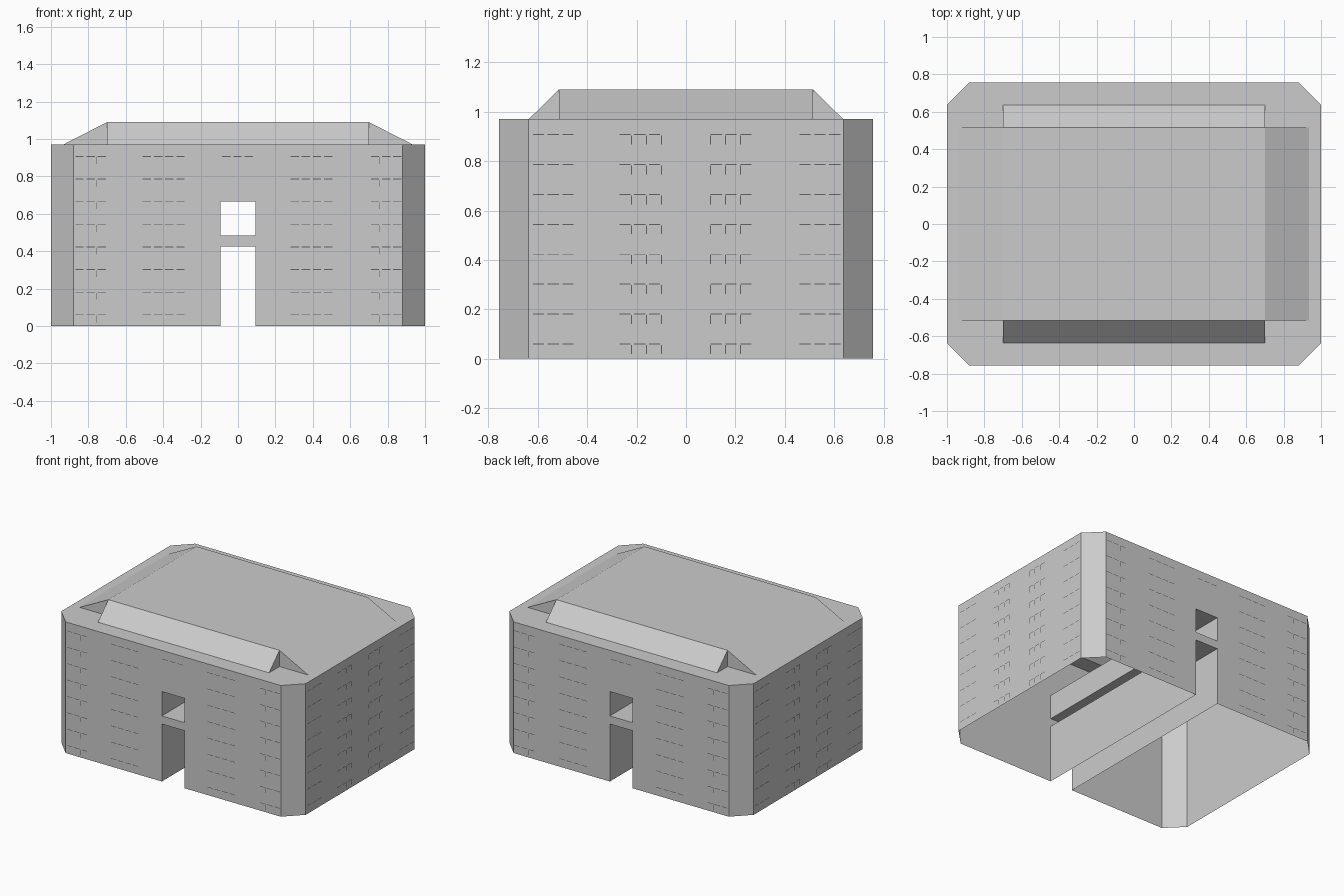
import bpy, bmesh

if "Cube" in bpy.data.objects:
    bpy.data.objects.remove(bpy.data.objects["Cube"])

X, Y, H = 1.0, 0.757, 0.97          # half width, half depth, wall height
CX, CY = 0.88, 0.637                # where the corner chamfers begin
RX, RY = 0.935, 0.637               # foot of the roof slopes
TX, TY, TOP = 0.70, 0.515, 1.09     # flat roof top
D = 0.093                           # half width of the passage
LOW, SILL, HEAD = 0.425, 0.485, 0.665


def finish(name, bm, colour=None, normals=True):
    bmesh.ops.remove_doubles(bm, verts=bm.verts, dist=1e-5)
    if normals:
        bmesh.ops.recalc_face_normals(bm, faces=bm.faces)
    me = bpy.data.meshes.new(name)
    bm.to_mesh(me)
    bm.free()
    ob = bpy.data.objects.new(name, me)
    bpy.context.collection.objects.link(ob)
    if colour:
        mat = bpy.data.materials.new(name + "_material")
        mat.diffuse_color = colour
        mat.use_nodes = True
        mat.node_tree.nodes["Principled BSDF"].inputs["Base Color"].default_value = mat.diffuse_color
        me.materials.append(mat)
    return ob


def face(bm, pts):
    bm.faces.new([bm.verts.new(p) for p in pts])


def turned(pts, sx, sy):
    return [(x * sx, y * sy, z) for x, y, z in pts]


bm = bmesh.new()
xs, zs = [-CX, -D, D, CX], [0, LOW, SILL, HEAD, H]
for s in (1, -1):
    # front and back walls, leaving the doorway and window open
    for i in range(3):
        for j in range(4):
            if i == 1 and j in (0, 2):
                continue
            face(bm, [(xs[i], -Y * s, zs[j]), (xs[i + 1], -Y * s, zs[j]),
                      (xs[i + 1], -Y * s, zs[j + 1]), (xs[i], -Y * s, zs[j + 1])])
    # side walls
    face(bm, [(X * s, -CY, 0), (X * s, CY, 0), (X * s, CY, H), (X * s, -CY, H)])
    # passage walls, and passage ceilings and sill
    for a, b in ((0, LOW), (SILL, HEAD)):
        face(bm, [(D * s, -Y, a), (D * s, Y, a), (D * s, Y, b), (D * s, -Y, b)])
for z in (LOW, SILL, HEAD):
    face(bm, [(-D, -Y, z), (D, -Y, z), (D, Y, z), (-D, Y, z)])

# top rim and roof slopes, front/back and left/right
for s in (1, -1):
    for pts in (
        [(-CX, Y, H), (CX, Y, H), (RX, RY, H), (TX, RY, H), (-TX, RY, H), (-RX, RY, H)],
        [(-TX, RY, H), (TX, RY, H), (TX, TY, TOP), (-TX, TY, TOP)],
    ):
        face(bm, turned(pts, 1, s))
    for pts in (
        [(X, -CY, H), (X, CY, H), (RX, RY, H), (RX, TY, H), (RX, -TY, H), (RX, -RY, H)],
        [(RX, -TY, H), (RX, TY, H), (TX, TY, TOP), (TX, -TY, TOP)],
    ):
        face(bm, turned(pts, s, 1))
face(bm, [(-TX, -TY, TOP), (TX, -TY, TOP), (TX, TY, TOP), (-TX, TY, TOP)])

# four corners: chamfer wall, rim triangle, flat notch and slope ends
for sx in (1, -1):
    for sy in (1, -1):
        for pts in (
            [(CX, Y, 0), (X, CY, 0), (X, CY, H), (CX, Y, H)],
            [(CX, Y, H), (X, CY, H), (RX, RY, H)],
            [(TX, TY, H), (RX, TY, H), (RX, RY, H), (TX, RY, H)],
            [(TX, TY, H), (TX, RY, H), (TX, TY, TOP)],
            [(TX, TY, H), (RX, TY, H), (TX, TY, TOP)],
        ):
            face(bm, turned(pts, sx, sy))
finish("building_shell", bm)

# thin brick joint marks lying on the walls
bm = bmesh.new()
E, T = 0.001, 0.004


def mark(axis, side, u0, u1, z0, z1):
    if axis == 'x':
        w = side * (Y + E)
        pts = [(u0, w, z0), (u1, w, z0), (u1, w, z1), (u0, w, z1)]
    else:
        w = side * (X + E)
        pts = [(w, u0, z0), (w, u1, z0), (w, u1, z1), (w, u0, z1)]
    face(bm, pts)


for row in range(8):
    z = 0.06 + row * 0.121
    for side in (1, -1):
        groups = {'x': [(-0.87, 3), (-0.51, 4), (0.28, 4), (0.71, 3)],
                  'y': [(-0.62, 3), (-0.27, 3), (0.10, 3), (0.46, 3)]}
        if row == 7:
            groups['x'].append((-0.085, 3))
        for axis, starts in groups.items():
            for start, count in starts:
                for k in range(count):
                    u = start + k * 0.06
                    mark(axis, side, u, u + 0.045, z - T / 2, z + T / 2)
        for u in (-0.22, -0.16, -0.10, 0.10, 0.16, 0.22):
            mark('y', side, u - T / 2, u + T / 2, z - 0.04, z - T)
        for u in (-0.755, 0.755):
            mark('x', side, u - T / 2, u + T / 2, z - 0.04, z - T)
finish("brick_joints", bm, (0.12, 0.12, 0.12, 1), normals=False)
